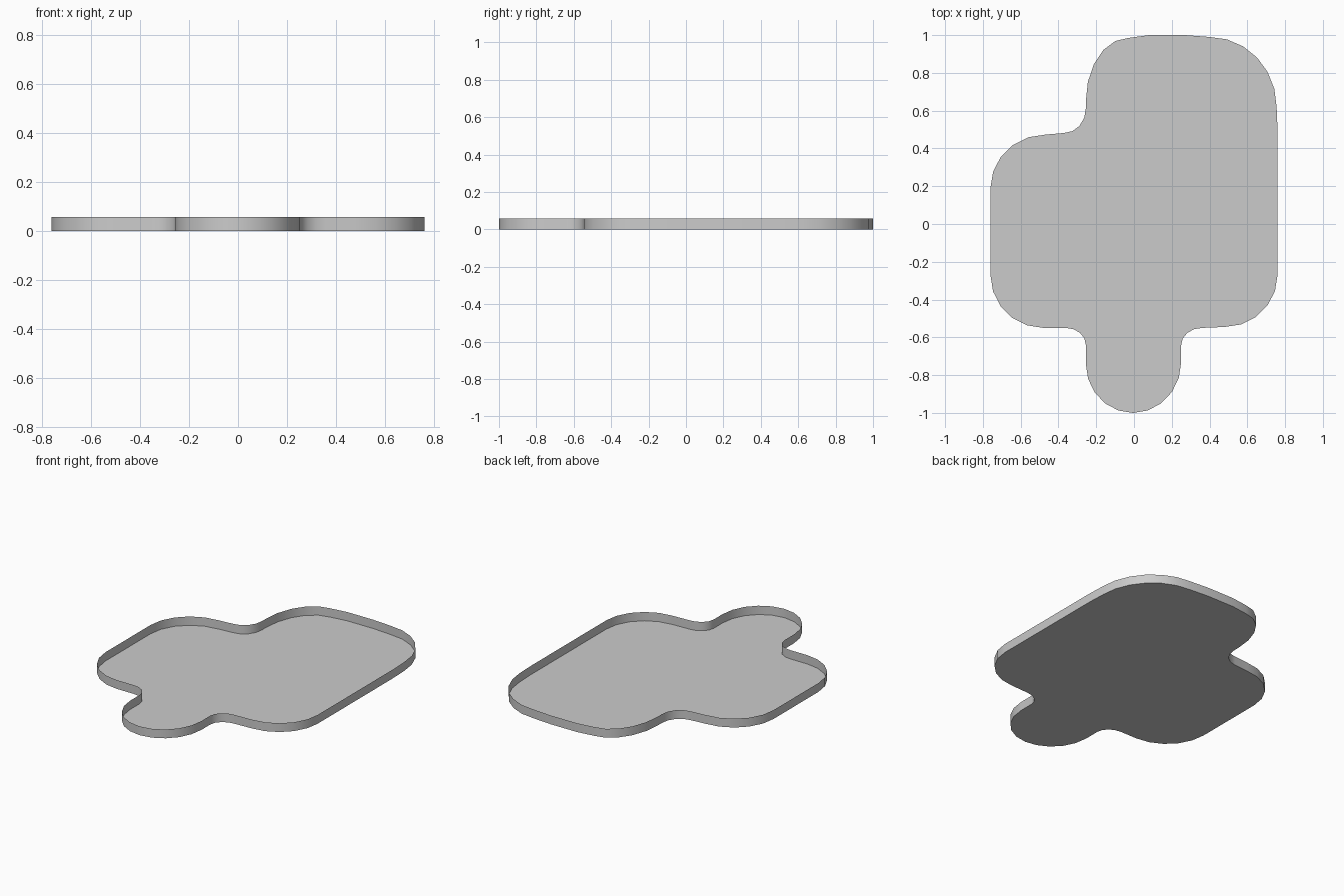
import bpy, bmesh, math
from mathutils import Vector

if "Cube" in bpy.data.objects:
    bpy.data.objects.remove(bpy.data.objects["Cube"])

HEIGHT = 0.057


def corner(start, knee, end, steps=5):
    """Elliptical quarter turn from start to end, bending round the knee."""
    s, k, e = Vector(start), Vector(knee), Vector(end)
    centre = s + e - k
    pts = []
    for i in range(steps + 1):
        a = math.pi / 2 * i / steps
        pts.append(centre + (s - centre) * math.cos(a) + (e - centre) * math.sin(a))
    return pts


# Outline, clockwise from the top edge
outline = [Vector((0.08, 1.0)), Vector((0.27, 1.0))]
outline += corner((0.40, 0.99), (0.755, 0.99), (0.755, 0.62), 6)     # back right
outline += [Vector((0.76, 0.50))]
outline += corner((0.76, -0.27), (0.76, -0.545), (0.48, -0.545))     # front right
outline += corner((0.36, -0.55), (0.25, -0.55), (0.25, -0.64), 4)    # right fillet
outline += corner((0.25, -0.73), (0.25, -1.0), (-0.005, -1.0))       # front lobe
outline += corner((-0.005, -1.0), (-0.255, -1.0), (-0.255, -0.74))[1:]
outline += corner((-0.255, -0.64), (-0.255, -0.55), (-0.36, -0.55), 4)  # left fillet
outline += corner((-0.48, -0.55), (-0.76, -0.55), (-0.76, -0.27))    # front left
outline += corner((-0.76, 0.19), (-0.76, 0.473), (-0.47, 0.473))     # middle left
outline += corner((-0.37, 0.482), (-0.255, 0.482), (-0.255, 0.61), 4)  # back fillet
outline += corner((-0.255, 0.65), (-0.255, 0.985), (-0.03, 0.985))   # back left

# Flat floor with a thin upright rim, open on top
bm = bmesh.new()
low = [bm.verts.new((p.x, p.y, 0)) for p in outline]
high = [bm.verts.new((p.x, p.y, HEIGHT)) for p in outline]
bm.faces.new(low)
for i in range(len(low)):
    j = (i + 1) % len(low)
    bm.faces.new((low[j], low[i], high[i], high[j]))

mesh = bpy.data.meshes.new("shallow_tray")
bm.to_mesh(mesh)
bm.free()
tray = bpy.data.objects.new("shallow_tray", mesh)
bpy.context.collection.objects.link(tray)
bpy.context.view_layer.objects.active = tray
tray.select_set(True)
bpy.ops.object.shade_smooth_by_angle(angle=math.radians(40))
